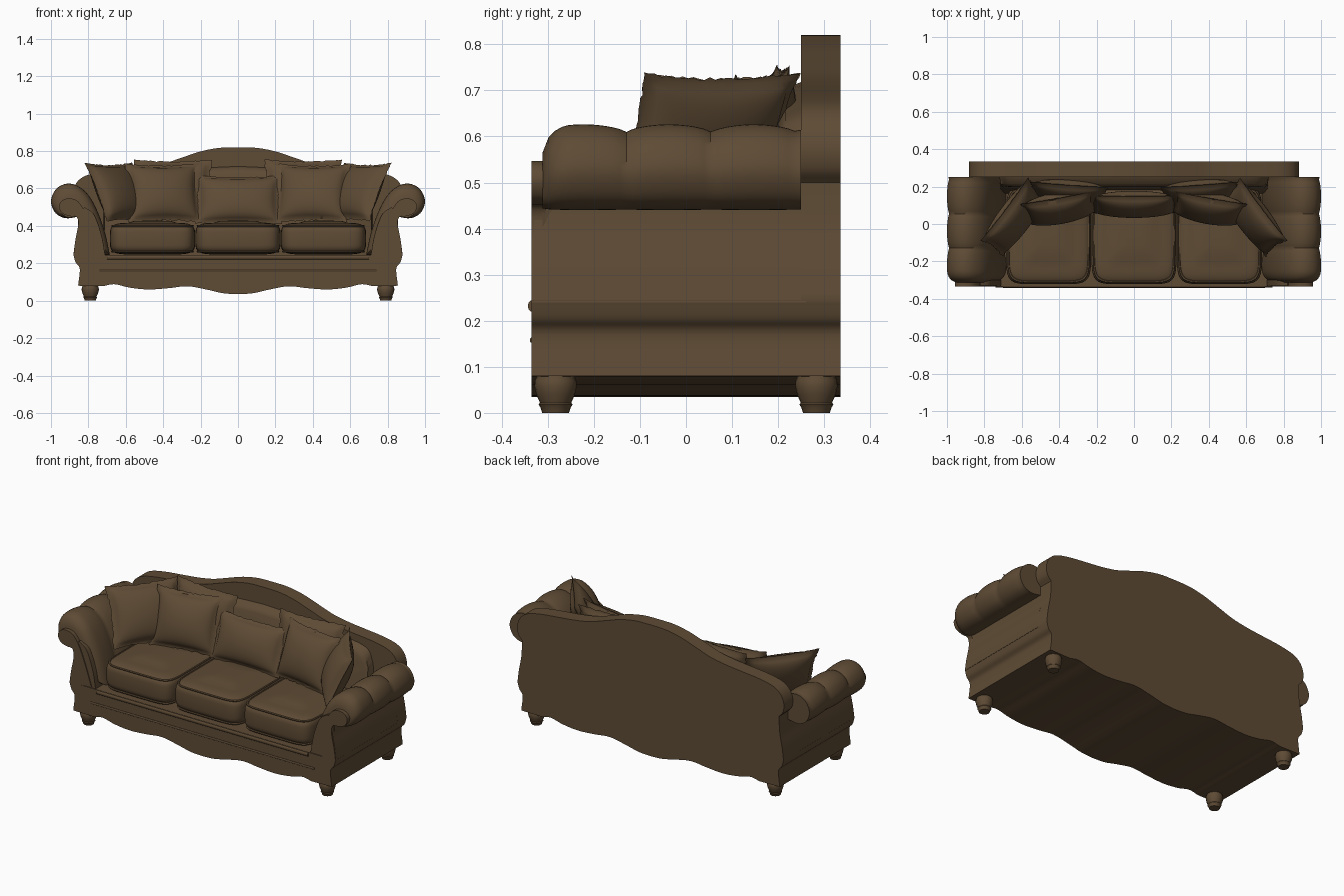
import bpy, bmesh, math, random
from mathutils import Matrix, Vector

if "Cube" in bpy.data.objects:
    bpy.data.objects.remove(bpy.data.objects["Cube"])

random.seed(4)
MAT = bpy.data.materials.new("brown upholstery")
MAT.diffuse_color = (0.112, 0.07, 0.035, 1)
MAT.use_nodes = True
MAT.node_tree.nodes["Principled BSDF"].inputs["Base Color"].default_value = MAT.diffuse_color


def finish(name, bm, angle=40):
    bmesh.ops.recalc_face_normals(bm, faces=bm.faces)
    me = bpy.data.meshes.new(name)
    bm.to_mesh(me)
    bm.free()
    ob = bpy.data.objects.new(name, me)
    bpy.context.collection.objects.link(ob)
    me.materials.append(MAT)
    bpy.ops.object.select_all(action='DESELECT')
    ob.select_set(True)
    bpy.context.view_layer.objects.active = ob
    bpy.ops.object.shade_smooth_by_angle(angle=math.radians(angle))
    return ob


def smooth(pts, n=5):
    """Catmull-Rom curve through open 2D points."""
    p = [Vector(q) for q in pts]
    p = [2 * p[0] - p[1]] + p + [2 * p[-1] - p[-2]]
    out = []
    for i in range(1, len(p) - 2):
        a, b, c, d = p[i - 1:i + 3]
        for k in range(n):
            t = k / n
            out.append(0.5 * (2 * b + (c - a) * t + (2 * a - 5 * b + 4 * c - d) * t * t
                              + (3 * b - a - 3 * c + d) * t ** 3))
    return out + [p[-2]]


def mirrored(half):
    return half + [Vector((-q.x, q.y)) for q in reversed(half) if abs(q.x) > 1e-5]


def loft(name, sections, close=True, angle=40):
    """Skin a list of equal-length rings of 3D points."""
    bm = bmesh.new()
    rings = [[bm.verts.new(p) for p in s] for s in sections]
    n = len(rings[0])
    for a, b in zip(rings, rings[1:]):
        for i in range(n):
            j = (i + 1) % n
            bm.faces.new((a[i], a[j], b[j], b[i]))
    if close:
        bm.faces.new(rings[0])
        bm.faces.new(rings[-1])
    return finish(name, bm, angle)


def extrude(name, outline, y0, y1):
    return loft(name, [[(p[0], y, p[1]) for p in outline] for y in (y0, y1)])


# Shared curves: wavy apron, body side, camel back
WAVE = [(0, .035), (.08, .04), (.17, .06), (.27, .077), (.37, .067), (.48, .06),
        (.58, .07), (.66, .088), (.72, .078)]
SIDE = [(.855, .08), (.846, .17), (.868, .205), (.88, .245)]
wave = smooth(WAVE) + [Vector((.74, .078))]
side = smooth(SIDE)

# Base with wavy lower edge
extrude("base", mirrored(wave + side + [Vector((0, .245))]), -.335, .26)

# Back panel
upper = smooth([(.88, .245), (.87, .32), (.855, .4), (.85, .475)])[1:]
crest = smooth([(.85, .5), (.875, .53), (.882, .58), (.86, .635), (.81, .67), (.72, .69),
                (.6, .703), (.5, .714), (.4, .732), (.3, .765), (.2, .798), (.1, .817), (0, .82)])
extrude("back_panel", mirrored(wave + side + upper + crest), .25, .335)

# Inner back padding
pad = smooth([(.72, .56), (.68, .64), (.55, .67), (.4, .69), (.2, .71), (0, .72)])
pad = mirrored([Vector((0, .24)), Vector((.72, .24))] + pad)
loft("inner_back_pad", [[(p.x * s, y - max(0, .6 - p.y) * .12 * (y < .25), p.y - d) for p in pad]
                        for y, s, d in ((.20, .97, .04), (.215, .99, .015), (.255, 1, 0))])

# Trim bead and rail lip along the front
for nm, z, h, w in (("front_trim", .158, .006, .74), ("front_rail_lip", .232, .012, .70)):
    ring = [(-.335 - h * .7 * math.cos(a), z + h * math.sin(a))
            for a in [k * math.tau / 10 for k in range(10)]]
    loft(nm, [[(x, y, q) for y, q in ring] for x in (-w, w)])

for s, tag in ((-1, "left"), (1, "right")):
    # Arm core and scrolled front panel
    core = smooth([(.88, .24), (.87, .32), (.855, .4), (.85, .47)]) + \
        smooth([(.82, .5), (.77, .46), (.73, .35), (.71, .24)])
    extrude(tag + "_arm_core", [(s * p.x, p.y) for p in core], -.33, .26)
    scroll = smooth([(.88, .24), (.87, .31), (.853, .4), (.862, .447), (.9, .452), (.94, .468),
                     (.957, .505), (.94, .536), (.9, .547), (.855, .53), (.815, .47),
                     (.775, .37), (.735, .25)])
    extrude(tag + "_arm_front_panel", [(s * p.x, p.y) for p in scroll], -.335, -.305)

    # Rolled arm cushion with three puffs
    roll = smooth([(.85, .45), (.92, .441), (.975, .468), (1.0, .53), (.975, .594), (.92, .625),
                   (.86, .615), (.80, .565), (.75, .475), (.71, .36), (.685, .245)])
    roll.append(Vector((.84, .245)))
    secs = []
    for i in range(41):
        y = -.312 + .562 * i / 40
        puff = .9 + .1 * abs(math.sin(math.pi * (y + .315) / .185)) ** .6
        e = max(0, 1 - (y + .312) / .06)
        puff *= 1 - .3 * (1 - math.sqrt(max(0, 1 - e * e)))
        secs.append([(s * (.87 + (p.x - .87) * puff), y, .45 + (p.y - .45) * puff) for p in roll])
    loft(tag + "_arm_roll", secs)

    # Turned feet
    for y, end in ((-.283, "front"), (.283, "back")):
        prof = [(.029, 0), (.033, .012), (.037, .018), (.034, .022), (.042, .04),
                (.046, .058), (.045, .07), (.04, .082), (.04, .1)]
        loft(f"{tag}_{end}_foot",
             [[(s * .79 + r * math.cos(a), y + r * math.sin(a), z)
               for a in [k * math.tau / 20 for k in range(20)]] for r, z in prof])


def spow(v, e):
    return math.copysign(abs(v) ** e, v)


def superring(cx, cy, a, b, z, n=48, e=.3):
    ts = [k * math.tau / n for k in range(n)]
    return [(cx + a * spow(math.cos(t), e), cy + b * spow(math.sin(t), e), z) for t in ts]


# Three seat cushions with piping
for cx, tag in ((-.457, "left"), (0, "middle"), (.457, "right")):
    secs = []
    for k in range(1, 24):
        t = -math.pi / 2 + math.pi * k / 24
        r = math.cos(t) ** .28
        secs.append(superring(cx, -.06, .228 * r, .262 * r, .332 + .085 * spow(math.sin(t), .45)))
    # crowned top
    secs += [superring(cx, -.06, .228 * f, .262 * f, .417 + h) for f, h in ((.45, .008), (.2, .011))]
    loft(tag + "_seat_cushion", secs, angle=60)
    for z, nm in ((.4, "upper"), (.262, "lower")):
        loft(f"{tag}_{nm}_piping",
             [superring(cx, -.06, .215 + .006 * math.cos(a), .25 + .006 * math.cos(a),
                        z + .006 * math.sin(a)) for a in [k * math.tau / 6 for k in range(7)]],
             close=False)


def pillow(name, loc, w, h, t, yaw, lean, n=28):
    """Pinched pillow with a flat ragged fringe."""
    bm = bmesh.new()
    grid = {}
    jit = {}
    for sd in (-1, 1):
        for i in range(n + 1):
            for j in range(n + 1):
                u, v = 2 * i / n - 1, 2 * j / n - 1
                if max(abs(u), abs(v)) > .999 and (i, j) in jit:
                    grid[sd, i, j] = jit[i, j]
                    continue
                iu, iv = min(1, abs(u) / .9), min(1, abs(v) / .9)
                d = t / 2 * ((1 - iu ** 2) * (1 - iv ** 2)) ** .45 + .003
                x = w / 2 * u * (1 - .07 * (1 - v * v))
                z = h / 2 * v * (1 - .07 * (1 - u * u))
                if max(abs(u), abs(v)) > .999:
                    d = 0
                    f = 1 + random.uniform(-.025, .02)
                    x, z = x * f, z * f
                grid[sd, i, j] = vert = bm.verts.new((x, sd * d, z))
                if d == 0:
                    jit[i, j] = vert
        for i in range(n):
            for j in range(n):
                bm.faces.new([grid[sd, a, b] for a, b in
                              ((i, j), (i + 1, j), (i + 1, j + 1), (i, j + 1))])
    bm.transform(Matrix.Translation(loc) @ Matrix.Rotation(math.radians(yaw), 4, 'Z')
                 @ Matrix.Rotation(math.radians(-lean), 4, 'X'))
    finish(name, bm, 50)


# Throw pillows
pillow("middle_pillow", (0, .105, .54), .47, .275, .12, 0, 20)
for s, tag in ((-1, "left"), (1, "right")):
    pillow(tag + "_inner_pillow", (s * .40, .085, .575), .40, .335, .14, -s * 10, 20)
    pillow(tag + "_rear_pillow", (s * .35, .17, .59), .42, .34, .11, s * 4, 14)
    pillow(tag + "_outer_pillow", (s * .635, .035, .58), .42, .345, .13, -s * 53, 25)
